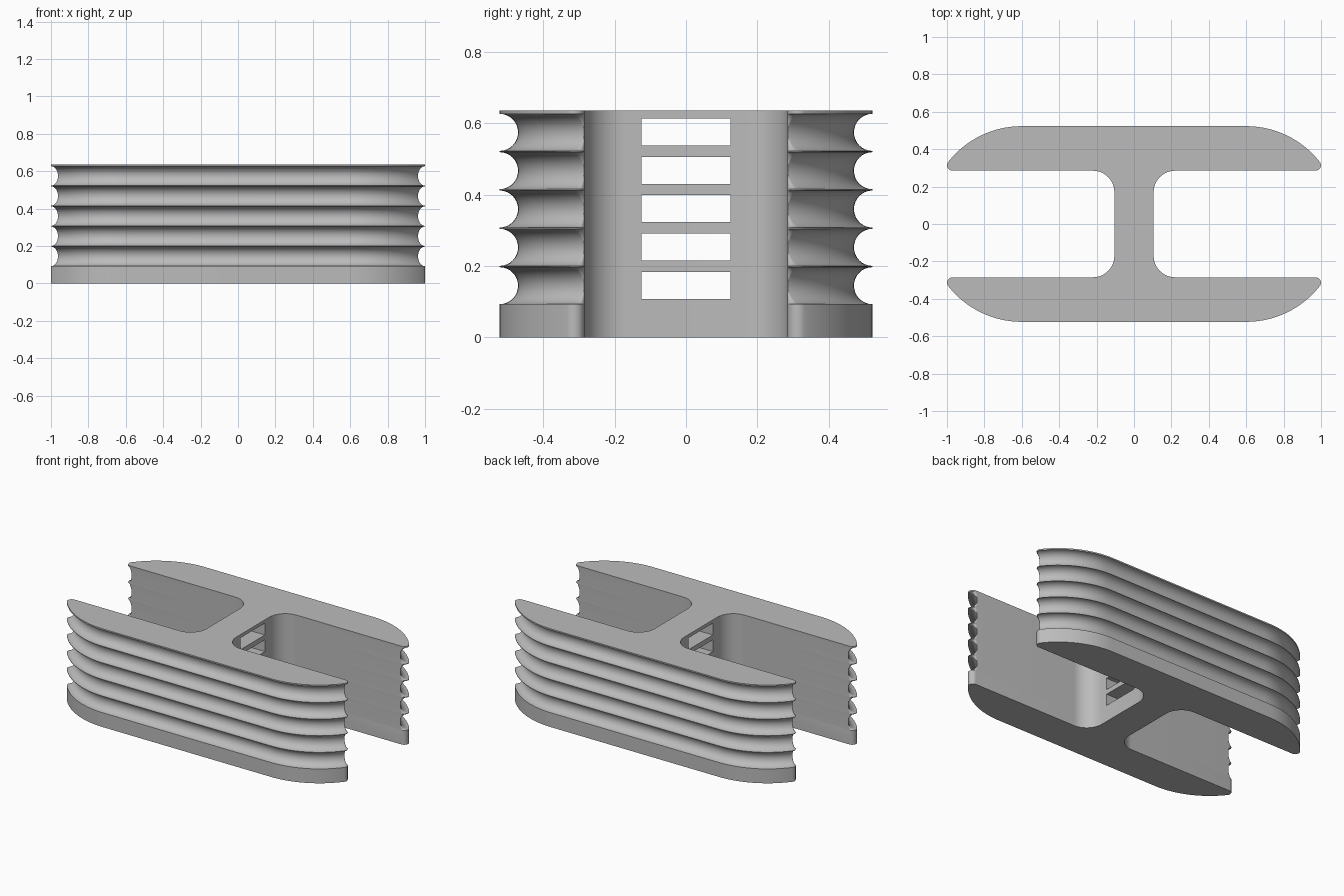
import bpy, bmesh
from math import sin, cos, pi, sqrt, atan2

cube = bpy.data.objects.get("Cube")
if cube:
    bpy.data.objects.remove(cube)

HEIGHT = 0.636
OUTER, INNER, WEB = 0.523, 0.285, 0.105   # flange faces and web half width
BEND_X, BEND_R = 0.60, 0.50               # rounded flange ends
TIP_R, FILLET_R = 0.028, 0.115
GROOVE_R, GROOVE_Z, PITCH, COUNT = 0.052, 0.145, 0.1075, 5

grey = bpy.data.materials.new("plain grey")
grey.diffuse_color = (0.5, 0.5, 0.5, 1)
grey.use_nodes = True
grey.node_tree.nodes["Principled BSDF"].inputs["Base Color"].default_value = (0.5, 0.5, 0.5, 1)


def arc(cx, cy, r, start, end, steps):
    angles = [start + (end - start) * i / steps for i in range(steps + 1)]
    return [(cx + r * cos(a), cy + r * sin(a)) for a in angles]


def outline(depth):
    """Whole I-shaped outline with the outer face sunk by depth."""
    radius = BEND_R - depth
    cy = OUTER - BEND_R
    tip = TIP_R * (1 - depth / GROOVE_R) + 0.001
    rise = INNER + tip - cy
    tip_x = BEND_X + sqrt((radius - tip) ** 2 - rise ** 2)
    turn = atan2(rise, tip_x - BEND_X)
    # one quarter: outer bend, rounded tip, then web fillet
    quarter = arc(BEND_X, cy, radius, pi / 2, turn, 20)
    quarter += arc(tip_x, INNER + tip, tip, turn, -pi / 2, 10)[1:]
    quarter += arc(WEB + FILLET_R, INNER - FILLET_R, FILLET_R, pi / 2, pi, 12)
    lower = [(x, -y) for x, y in reversed(quarter)]
    right = quarter + lower
    return right + [(-x, y) for x, y in reversed(right)]


# Heights and depths of the stacked half-round grooves
levels = [(0, 0)]
for i in range(COUNT):
    mid = GROOVE_Z + i * PITCH
    for k in range(17):
        a = -pi / 2 + pi * k / 16
        levels.append((mid + GROOVE_R * sin(a), GROOVE_R * max(0, cos(a))))
levels.append((HEIGHT, 0))

# Grooved body
bm = bmesh.new()
rings = [[bm.verts.new((x, y, z)) for x, y in outline(d)] for z, d in levels]
for low, high in zip(rings, rings[1:]):
    for i in range(len(low)):
        bm.faces.new((low[i - 1], low[i], high[i], high[i - 1]))
bm.faces.new(rings[0])
bm.faces.new(rings[-1])
bmesh.ops.recalc_face_normals(bm, faces=bm.faces)
mesh = bpy.data.meshes.new("grooved_body")
bm.to_mesh(mesh)
bm.free()
mesh.materials.append(grey)
body = bpy.data.objects.new("grooved_body", mesh)
bpy.context.collection.objects.link(body)

# Slots through the web
bm = bmesh.new()
for i in range(COUNT):
    box = bmesh.ops.create_cube(bm, size=1)["verts"]
    bmesh.ops.scale(bm, vec=(0.4, 0.25, 0.076), verts=box)
    bmesh.ops.translate(bm, vec=(0, 0, GROOVE_Z + 0.001 + i * PITCH), verts=box)
mesh = bpy.data.meshes.new("slot_cutter")
bm.to_mesh(mesh)
bm.free()
mesh.materials.append(grey)
cutter = bpy.data.objects.new("slot_cutter", mesh)
bpy.context.collection.objects.link(cutter)
cutter.hide_render = True

cut = body.modifiers.new("slots", "BOOLEAN")
cut.operation = "DIFFERENCE"
cut.solver = "EXACT"
cut.object = cutter
bpy.context.view_layer.objects.active = body
body.select_set(True)
bpy.ops.object.modifier_apply(modifier=cut.name)
bpy.data.objects.remove(cutter)
bpy.ops.object.shade_smooth_by_angle()
